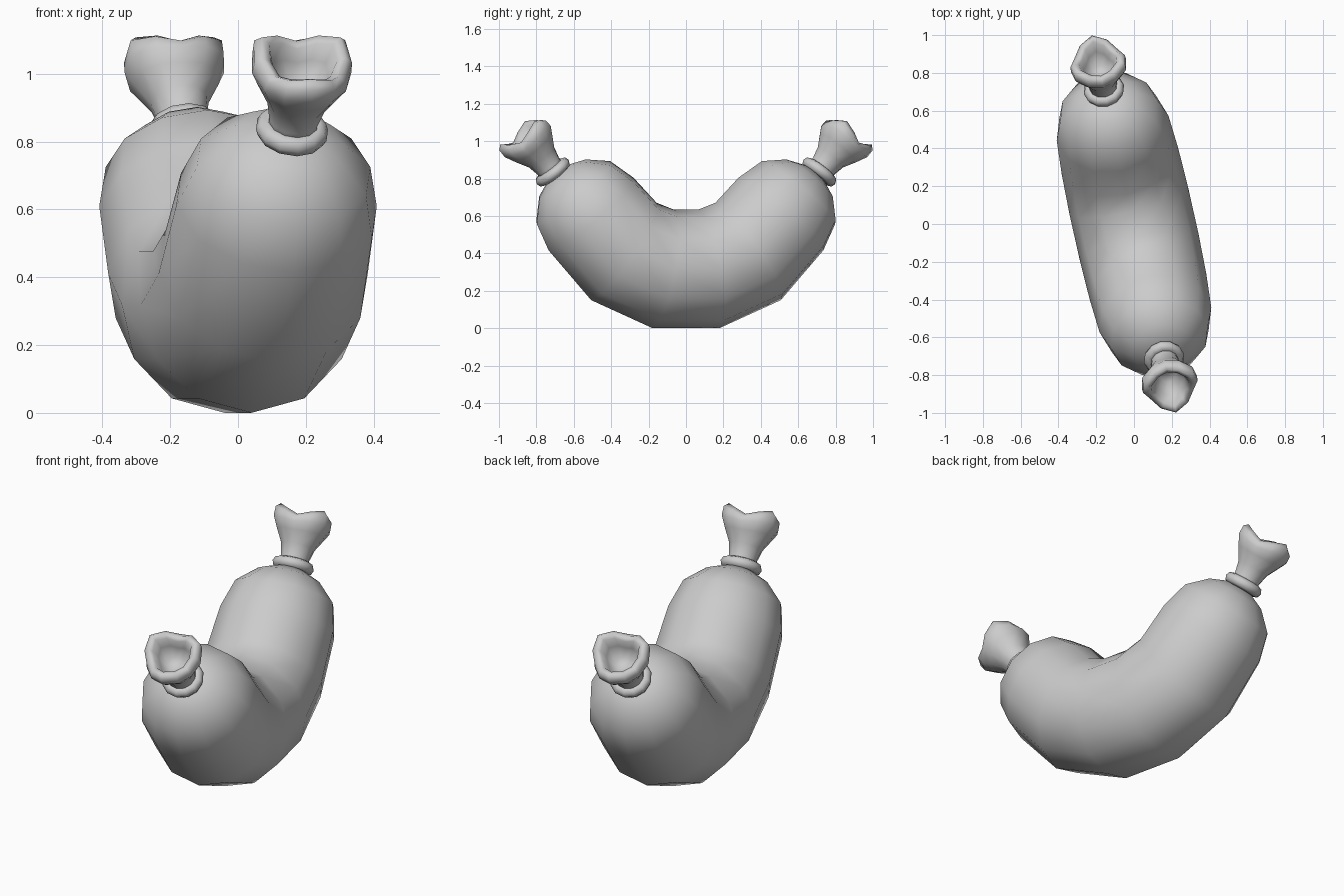
import bpy, bmesh, math
from mathutils import Vector, Matrix

if "Cube" in bpy.data.objects:
    bpy.data.objects.remove(bpy.data.objects["Cube"])

N = 12
YAW = Matrix.Rotation(math.radians(12.6), 4, 'Z')


def ring(s, z, ang, r, d=0.0, lobe=0.0, wave=0.0, n=N):
    """Circle facing a direction in the bend plane, optionally three-lobed."""
    t = Vector((0, -math.cos(ang), math.sin(ang)))
    v = Vector((0, math.sin(ang), math.cos(ang)))
    w = Vector((1, 0, 0))
    pts = []
    for i in range(n):
        a = 2 * math.pi * i / n
        k = math.cos(3 * a)
        rr = r + lobe * k
        pts.append(Vector((0, -s, z)) + t * (d + wave * k)
                   - v * rr * math.cos(a) + w * rr * math.sin(a))
    return pts


def loft(name, rings, closed=False, flip=False):
    bm = bmesh.new()
    rows = [[bm.verts.new(p) for p in r] for r in rings]
    pairs = list(zip(rows, rows[1:]))
    if closed:
        pairs.append((rows[-1], rows[0]))
    for a, b in pairs:
        n = len(a)
        for i in range(n):
            bm.faces.new((a[i], a[(i + 1) % n], b[(i + 1) % n], b[i]))
    if not closed:
        for row in (rows[0], rows[-1]):
            c = bm.verts.new(sum((q.co for q in row), Vector()) / len(row))
            for i in range(len(row)):
                bm.faces.new((row[i], row[(i + 1) % len(row)], c))
    bmesh.ops.recalc_face_normals(bm, faces=bm.faces)
    for f in bm.faces:
        f.smooth = True
    turn = Matrix.Rotation(math.pi, 4, 'Z') if flip else Matrix()
    bm.transform(YAW @ turn)
    me = bpy.data.meshes.new(name)
    bm.to_mesh(me)
    bm.free()
    ob = bpy.data.objects.new(name, me)
    bpy.context.collection.objects.link(ob)
    return ob


# Sausage body: half the bend plus a rounded end, mirrored to the other half
rad = math.radians
half = [ring(0.125, 0.317, rad(10.5), 0.322),
        ring(0.34, 0.41, rad(34.5), 0.316),
        ring(0.52, 0.61, rad(50), 0.303)]
for d, r in [(0.15, 0.262), (0.243, 0.165), (0.28, 0.08)]:
    half.append(ring(0.52, 0.61, rad(50), r, d))
other = [[Vector((p.x, -p.y, p.z)) for p in r] for r in half]
loft("sausage_body", other[::-1] + half)

# Tied ends: string ring and flared open skin
S, Z, A = 0.73, 0.835, rad(52)
# radius, distance along axis, lobe size, rim wave
skin = [(0.075, -0.03, 0, 0), (0.074, 0.04, 0, 0), (0.088, 0.10, 0, 0),
        (0.125, 0.165, 0.004, 0.004), (0.150, 0.212, 0.008, 0.012),
        (0.147, 0.250, 0.012, 0.022), (0.125, 0.268, 0.012, 0.024),
        (0.100, 0.255, 0.012, 0.022), (0.082, 0.205, 0.01, 0.01),
        (0.045, 0.145, 0.004, 0)]
for side, flip in (("front", False), ("back", True)):
    loft(side + "_skin_end",
         [ring(S, Z, A, r, d, lo, wv) for r, d, lo, wv in skin], flip=flip)
    tie = []
    for j in range(8):
        b = 2 * math.pi * j / 8
        tie.append(ring(S, Z, A, 0.079 + 0.03 * math.cos(b), 0.03 * math.sin(b)))
    loft(side + "_tie_ring", tie, closed=True, flip=flip)
